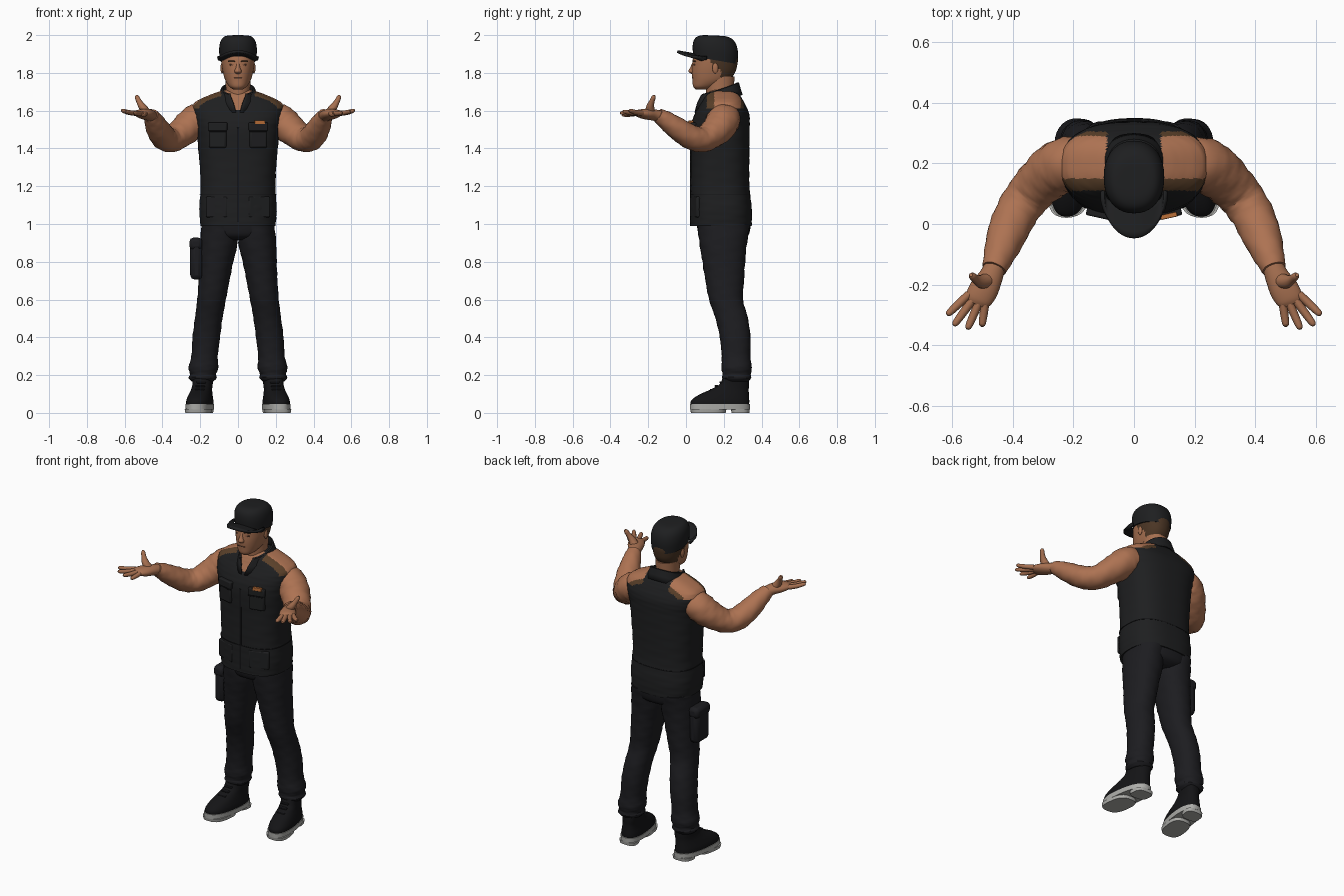
import bpy, bmesh
from math import sin, cos, pi, copysign, radians
from mathutils import Vector

if "Cube" in bpy.data.objects:
    bpy.data.objects.remove(bpy.data.objects["Cube"])


def material(name, r, g, b):
    m = bpy.data.materials.new(name)
    m.use_nodes = True
    m.diffuse_color = (r, g, b, 1)
    node = next(x for x in m.node_tree.nodes if x.type == "BSDF_PRINCIPLED")
    node.inputs["Base Color"].default_value = (r, g, b, 1)
    node.inputs["Roughness"].default_value = 0.8
    return m


skin = material("skin", .38, .16, .08)
shirt = material("tan_shirt", .42, .17, .085)
trim = material("brown_trim", .1, .05, .022)
hair = material("brown_hair", .07, .036, .018)
vest_black = material("vest_black", .013, .0135, .0145)
trouser_black = material("trouser_black", .012, .012, .0145)
seam_black = material("seam_black", .007, .007, .008)
sole_grey = material("sole_grey", .42, .42, .4)
feature = material("face_shadow", .14, .06, .035)
orange = material("orange_tab", .5, .16, .04)
made = []


def register(obj, *mats):
    for m in mats:
        obj.data.materials.append(m)
    made.append(obj)
    return obj


def grid(name, rows, mats, closed=True, rule=None):
    """Skin a list of point rows; closed rows get end caps."""
    bm = bmesh.new()
    vs = [[bm.verts.new(p) for p in row] for row in rows]
    n = len(rows[0])
    for a, b in zip(vs, vs[1:]):
        for i in range(n if closed else n - 1):
            j = (i + 1) % n
            bm.faces.new((a[i], a[j], b[j], b[i]))
    if closed:
        bm.faces.new(vs[0])
        bm.faces.new(vs[-1])
    bmesh.ops.recalc_face_normals(bm, faces=bm.faces)
    if rule:
        for f in bm.faces:
            f.material_index = rule(f.calc_center_median())
    mesh = bpy.data.meshes.new(name)
    bm.to_mesh(mesh)
    bm.free()
    obj = bpy.data.objects.new(name, mesh)
    bpy.context.collection.objects.link(obj)
    return register(obj, *mats)


def spline(rows, k):
    """Catmull-Rom interpolation of number tuples."""
    pts = [rows[0], *rows, rows[-1]]
    out = []
    for a, b, c, d in zip(pts, pts[1:], pts[2:], pts[3:]):
        for s in range(k):
            t = s / k
            out.append([q + t / 2 * (r - p + t * (2*p - 5*q + 4*r - e + t * (3*(q - r) + e - p)))
                        for p, q, r, e in zip(a, b, c, d)])
    return out + [list(rows[-1])]


def loft(name, rows, *mats, n=32, p=2, k=4, fold=0, follow=False, rule=None, warp=None):
    """Rows are x, y, z, half width, half depth; follow turns rings along the path."""
    rows = spline(rows, k)
    rings = []
    for i, (x, y, z, rx, ry) in enumerate(rows):
        u, v = Vector((1, 0, 0)), Vector((0, 1, 0))
        if follow:
            t = Vector(rows[min(i + 1, len(rows) - 1)][:3]) - Vector(rows[max(i - 1, 0)][:3])
            u = t.cross(Vector((0, 0, 1))).normalized()
            v = u.cross(t).normalized()
        ring = []
        for j in range(n):
            a = 2 * pi * j / n
            c, s = (copysign(abs(w) ** (2 / p), w) for w in (cos(a), sin(a)))
            f = 1 + fold * (sin(3 * a + 2.1 * i) + .6 * sin(5 * a - 1.3 * i))
            q = Vector((x, y, z)) + u * c * rx * f + v * s * ry * f
            ring.append(warp(q) if warp else q)
        rings.append(ring)
    return grid(name, rings, mats, rule=rule)


def box(name, loc, size, mat, bevel=.01, tilt=0):
    bpy.ops.mesh.primitive_cube_add(size=1, location=loc, rotation=(0, 0, tilt))
    obj = bpy.context.object
    obj.name = name
    obj.scale = size
    bpy.ops.object.transform_apply(location=False, rotation=False)
    b = obj.modifiers.new("round", "BEVEL")
    b.width, b.segments = bevel, 2
    return register(obj, mat)


def ball(name, loc, size, mat):
    bpy.ops.mesh.primitive_uv_sphere_add(segments=16, ring_count=10, radius=1, location=loc)
    obj = bpy.context.object
    obj.name = name
    obj.scale = size
    return register(obj, mat)


# Vest with shirt yokes on the shoulders and an open neck
def vest_rule(c):
    x = abs(c.x)
    if c.y < .16 and c.z > 1.59 and x < (c.z - 1.59) * .7:
        return 1
    if c.z > 1.61 and x > .09 and .11 < c.y < .305:
        return 2 if .15 < c.y < .29 else 3
    return 0


loft("vest", [(0, .185, .99, .198, .163), (0, .185, 1.08, .205, .163), (0, .18, 1.2, .198, .156),
              (0, .18, 1.35, .206, .155), (0, .18, 1.5, .222, .157), (0, .19, 1.58, .24, .145),
              (0, .195, 1.64, .232, .115), (0, .195, 1.685, .145, .088), (0, .195, 1.71, .07, .06)],
     vest_black, skin, shirt, trim, n=120, p=2.6, k=8, fold=.004, rule=vest_rule)
box("front_placket", (0, .024, 1.26), (.012, .008, .5), seam_black, .002)
loft("waist_seam", [(0, .181, 1.155, .203, .1605), (0, .181, 1.16, .203, .1605)],
     seam_black, n=48, p=2.6, k=1)

# Turned-down collar whose lapels meet in a V
collar_rows = []
for rx, ry, back, front, reach in ((.075, .075, 1.69, 1.65, 148), (.08, .083, 1.75, 1.685, 150),
                                   (.09, .09, 1.75, 1.68, 152), (.105, .1, 1.715, 1.64, 166),
                                   (.118, .11, 1.685, 1.59, 175)):
    row = []
    for i in range(41):
        a = radians(reach) * (i / 20 - 1)
        w = (1 - cos(a)) / 2
        row.append((rx * sin(a), .19 + (ry + .036 * w) * cos(a), back + (front - back) * w))
    collar_rows.append(row)
collar = grid("collar", collar_rows, [vest_black], closed=False)
collar.modifiers.new("thickness", "SOLIDIFY").thickness = .008

# Neck, head and hair
loft("neck", [(0, .185, 1.6, .07, .07), (0, .18, 1.68, .065, .072), (0, .18, 1.78, .066, .077)], skin)
loft("head", [(0, .085, 1.712, .024, .032), (0, .1, 1.728, .047, .062), (0, .13, 1.76, .067, .096),
              (0, .145, 1.8, .079, .114), (0, .152, 1.84, .086, .119), (0, .156, 1.88, .088, .118),
              (0, .16, 1.93, .08, .1)],
     skin, hair, n=72, p=2.2, k=6,
     rule=lambda c: int(c.z > 1.765 and c.y > .185 or c.z > 1.82 and c.y > .135))
loft("nose", [(0, .04, 1.795, .012, .012), (0, .032, 1.808, .019, .02), (0, .037, 1.83, .011, .014),
              (0, .046, 1.86, .009, .01)], skin, n=16)
box("mouth", (0, .036, 1.772), (.044, .009, .006), feature, .002)
ball("chin", (0, .062, 1.732), (.028, .02, .02), skin)

# Cap, sloping down to the back
loft("cap_crown", [(0, .155, 1.868, .096, .116), (0, .155, 1.92, .1, .12), (0, .153, 1.96, .095, .113),
                   (0, .15, 1.985, .081, .094), (0, .148, 1.996, .06, .065), (0, .145, 1.998, .02, .02)],
     vest_black, n=40, p=2.2,
     warp=lambda q: Vector((q.x, q.y, q.z - (q.y - .15) * (2.04 - q.z))))
brim_rows = []
for d in range(6):
    w = d / 5
    brim_rows.append([((.093 + .005 * w) * sin(a), .11 - (.055 + .1 * w) * abs(cos(a)) ** .75,
                       1.902 + .018 * w - .03 * sin(a) ** 2)
                      for a in (pi * (i / 24 - .5) for i in range(25))])
brim = grid("cap_brim", brim_rows, [vest_black], closed=False)
brim.modifiers.new("thickness", "SOLIDIFY").thickness = .014

# Trouser seat and thigh pocket
loft("trouser_seat", [(0, .2, .915, .08, .09), (0, .2, .94, .165, .13), (0, .2, 1.0, .19, .143),
                      (0, .195, 1.05, .185, .14)], trouser_black, p=2.4)
box("thigh_pocket", (-.22, .185, .815), (.066, .13, .22), trouser_black, .025)
box("thigh_pocket_flap", (-.223, .185, .895), (.068, .136, .065), trouser_black, .02)

finger_paths = (("index", (.545, -.232), (.617, -.3), 1.602), ("middle", (.531, -.248), (.595, -.335), 1.597),
                ("ring", (.512, -.259), (.55, -.347), 1.59), ("little", (.491, -.258), (.502, -.338), 1.58))

for s, side in ((1, "left_"), (-1, "right_")):
    def put(name, rows, *mats, **kw):
        """Loft one side's part, flipping x for the right."""
        return loft(side + name, [(s * r[0], *r[1:]) for r in rows], *mats, **kw)

    def splay(q, s=s):
        return Vector((q.x + s * (.25 - q.y) * .13, q.y, q.z))

    # Face details
    ball(side + "ear", (s * .084, .155, 1.825), (.009, .016, .028), skin)
    box(side + "eye", (s * .033, .044, 1.842), (.026, .009, .009), feature, .003, s * .3)
    box(side + "brow", (s * .034, .043, 1.861), (.038, .009, .008), hair, .003, s * .3)

    # Sleeve and hand
    put("sleeve", [(.16, .205, 1.56, .075, .07), (.215, .2, 1.553, .088, .084), (.262, .178, 1.515, .088, .083),
                   (.31, .137, 1.474, .08, .073), (.352, .09, 1.447, .074, .066),
                   (.39, .033, 1.457, .07, .065), (.42, -.035, 1.498, .065, .06),
                   (.446, -.105, 1.548, .051, .049), (.462, -.148, 1.576, .04, .037)],
        shirt, n=28, fold=.022, follow=True)
    put("palm", [(.457, -.135, 1.57, .034, .031), (.473, -.175, 1.578, .04, .03),
                 (.495, -.215, 1.582, .048, .028), (.515, -.25, 1.586, .044, .02),
                 (.522, -.266, 1.588, .03, .01)], skin, n=20, follow=True)
    for finger, (bx, by), (tx, ty), tz in finger_paths:
        put(finger + "_finger", [(bx, by, 1.586, .014, .014),
                                 ((bx + tx) / 2, (by + ty) / 2, (1.58 + tz) / 2, .0135, .013),
                                 (tx * .9 + bx * .1, ty * .9 + by * .1, tz - .002, .011, .01),
                                 (tx, ty, tz, .005, .005)], skin, n=10, follow=True)
    put("thumb", [(.476, -.185, 1.58, .027, .025), (.503, -.19, 1.615, .023, .021),
                  (.522, -.182, 1.645, .015, .015), (.534, -.172, 1.67, .012, .012),
                  (.538, -.168, 1.681, .006, .006)], skin, n=12, follow=True)

    # Vest pockets
    box(side + "chest_pocket", (s * .105, .046, 1.465), (.095, .045, .125), vest_black, .01, s * .22)
    box(side + "chest_flap", (s * .105, .041, 1.515), (.102, .045, .045), vest_black, .006, s * .22)
    box(side + "pocket_seam", (s * .105, .023, 1.49), (.09, .008, .005), seam_black, .002, s * .22)
    box(side + "lower_pocket", (s * .11, .055, 1.09), (.12, .036, .11), vest_black, .008, s * .3)

    # Trouser leg with gathered cuff
    put("trouser_leg", [(.1, .2, 1.0, .092, .14), (.102, .197, .9, .1, .126), (.115, .2, .8, .09, .113),
                        (.127, .205, .7, .082, .102), (.14, .212, .6, .076, .09),
                        (.155, .242, .5, .073, .086), (.168, .26, .4, .073, .081),
                        (.177, .265, .3, .07, .076), (.183, .268, .24, .079, .08),
                        (.185, .268, .205, .069, .075), (.187, .268, .185, .074, .077),
                        (.188, .268, .165, .055, .06)],
        trouser_black, p=2.2, k=5, fold=.012)

    # Boot, laces and sole
    put("boot", [(.193, .18, .035, .068, .154), (.193, .181, .065, .067, .154), (.192, .2, .095, .06, .133),
                 (.19, .232, .125, .053, .1), (.188, .257, .155, .052, .077), (.188, .268, .21, .055, .066)],
        seam_black, p=2.4, warp=splay)
    for i in range(4):
        box(side + "lace", (s * (.207 - .004 * i), .112 + .025 * i, .104 + .019 * i), (.05, .02, .009),
            trouser_black, .003)
    put("boot_welt", [(.193, .18, .018, .07, .159), (.193, .18, .046, .071, .16)],
        sole_grey, p=2.5, k=1, warp=splay)
    put("sole_tread", [(.193, .118, 0, .066, .092), (.193, .118, .02, .069, .096)],
        sole_grey, p=2.8, k=1, warp=splay)
    put("sole_heel", [(.193, .288, 0, .055, .047), (.193, .288, .02, .058, .05)],
        sole_grey, p=3, k=1, warp=splay)

# Small tab on the left chest pocket
box("pocket_tab", (.115, .027, 1.538), (.055, .016, .02), orange, .002, .22)

bpy.ops.object.select_all(action="DESELECT")
for obj in made:
    obj.select_set(True)
bpy.context.view_layer.objects.active = made[0]
bpy.ops.object.shade_smooth_by_angle(angle=radians(40))
